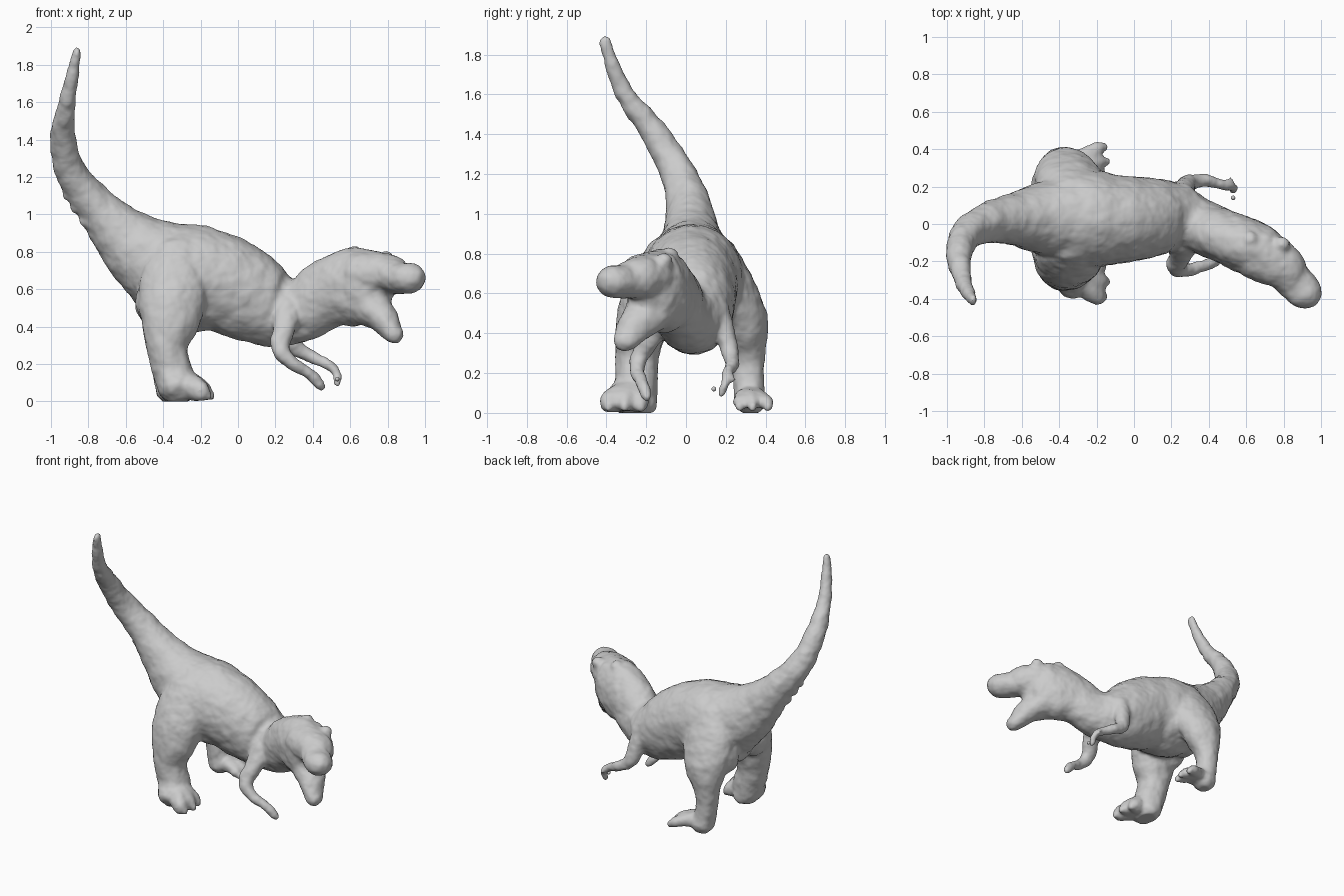
import bpy, bmesh
from math import cos, sin, tau
from mathutils import Vector, Matrix

if "Cube" in bpy.data.objects:
    bpy.data.objects.remove(bpy.data.objects["Cube"])

bm = bmesh.new()
SIDES = 24


def spline(p, steps=6):
    """Catmull-Rom through rows of numbers."""
    p = [Vector(r) for r in p]
    q = [p[0] * 2 - p[1]] + p + [p[-1] * 2 - p[-2]]
    out = []
    for i in range(1, len(q) - 2):
        a, b, c, d = q[i - 1:i + 3]
        for s in range(steps):
            t = s / steps
            out.append(0.5 * (2 * b + (c - a) * t + (2 * a - 5 * b + 4 * c - d) * t * t
                              + (3 * b - a - 3 * c + d) * t ** 3))
    return out + [p[-1]]


def loft(rows):
    """Elliptical tube: x, y, z, half width (sideways), half depth; domed ends."""
    rows = spline(rows)
    pts = [Vector(r[:3]) for r in rows]
    rad = [(max(r[3], .008), max(r[4], .008)) for r in rows]
    start, end = (pts[0] - pts[1]).normalized(), (pts[-1] - pts[-2]).normalized()
    for f, g in ((.3, .85), (.5, .5)):
        pts.insert(0, pts[0] + start * min(rad[0]) * f)
        rad.insert(0, (rad[0][0] * g, rad[0][1] * g))
        pts.append(pts[-1] + end * min(rad[-1]) * f)
        rad.append((rad[-1][0] * g, rad[-1][1] * g))
    rings = []
    for i, c in enumerate(pts):
        t = (pts[min(i + 1, len(pts) - 1)] - pts[max(i - 1, 0)]).normalized()
        side = Vector((0, 1, 0))
        side = (side - t * side.dot(t)).normalized()
        up = t.cross(side)
        rings.append([bm.verts.new(c + side * rad[i][0] * cos(tau * k / SIDES)
                                   + up * rad[i][1] * sin(tau * k / SIDES))
                      for k in range(SIDES)])
    for r, s in zip(rings, rings[1:]):
        for k in range(SIDES):
            n = (k + 1) % SIDES
            bm.faces.new((r[k], r[n], s[n], s[k]))
    bm.faces.new(rings[0][::-1])
    bm.faces.new(rings[-1])


def ball(c, r, squash=(1, 1, 1)):
    m = Matrix.Translation(c) @ Matrix.Diagonal((*[r * s for s in squash], 1))
    bmesh.ops.create_icosphere(bm, subdivisions=3, radius=1, matrix=m)


# tail, torso and neck in one sweep
loft([(-.86, -.41, 1.88, .03, .02), (-.882, -.375, 1.76, .036, .034),
      (-.915, -.30, 1.59, .05, .046), (-.935, -.155, 1.40, .07, .068),
      (-.885, -.045, 1.21, .088, .086), (-.77, .01, 1.06, .11, .106),
      (-.64, .025, .91, .14, .155), (-.48, .03, .775, .20, .22),
      (-.27, .03, .67, .26, .285), (-.08, .025, .63, .235, .262),
      (.08, .035, .55, .213, .24), (.21, .035, .49, .185, .20),
      (.35, -.01, .49, .145, .168), (.48, -.065, .575, .14, .185),
      (.61, -.12, .61, .15, .21), (.71, -.175, .605, .14, .19)])
# upper jaw and snout
loft([(.66, -.15, .68, .15, .13), (.79, -.23, .68, .125, .115),
      (.86, -.31, .66, .10, .085), (.91, -.36, .66, .095, .083),
      (.94, -.385, .66, .08, .078)])
# lower jaw and the cheek joining both jaws
loft([(.66, -.15, .53, .13, .11), (.76, -.235, .46, .10, .085),
      (.815, -.29, .385, .075, .062), (.84, -.315, .35, .06, .05)])
ball((.745, -.20, .57), .085)
# brow ridges
for c, r in (((.62, -.085, .79), .045), ((.79, -.11, .765), .042),
             ((.70, -.10, .75), .05), ((.67, -.235, .755), .04)):
    ball(c, r)

# hind legs with three toes
legs = [
    ([(-.32, -.09, .80, .11, .14), (-.345, -.175, .62, .125, .18),
      (-.36, -.22, .45, .13, .165), (-.38, -.245, .28, .11, .11),
      (-.345, -.25, .15, .108, .105), (-.325, -.275, .06, .135, .10)],
     (-.29, -.29), (-.39, -.31, -.23), .068),
    ([(-.32, .14, .80, .11, .14), (-.345, .23, .62, .12, .185),
      (-.37, .295, .45, .115, .15), (-.395, .315, .28, .083, .08),
      (-.385, .315, .14, .076, .07), (-.365, .325, .055, .088, .08)],
     (-.34, .32), (.41, .335, .27), .048)]
for rows, (fx, fy), toes, r in legs:
    loft(rows)
    for i, ty in enumerate(toes):
        tx = (-.19, -.175, -.20)[i]
        loft([(fx, fy, .08, r, r), ((fx + tx) / 2, (fy + ty) / 2, .075, r, r),
              (tx, ty, .05, r * .75, r * .75)])
        ball((tx + .03, ty, .03), .025)

# rump behind each thigh
for y in (-.14, .20):
    ball((-.445, y, .53), .105, (1, 1, 1.2))
ball((-.45, .03, .54), .10, (.8, 1.5, 1.1))

# arms: shoulder, elbow, forearm, hand
loft([(.27, -.09, .50, .07, .08), (.245, -.175, .38, .055, .06),
      (.225, -.235, .28, .045, .05), (.29, -.245, .205, .037, .039),
      (.37, -.225, .16, .032, .032), (.43, -.205, .10, .03, .032),
      (.45, -.195, .075, .024, .024)])
loft([(.25, .15, .52, .07, .07), (.27, .195, .40, .05, .055),
      (.30, .22, .30, .044, .047), (.38, .235, .245, .034, .036),
      (.47, .21, .205, .03, .03), (.525, .20, .155, .024, .026),
      (.53, .175, .095, .02, .02)])
# second finger on the far hand
loft([(.48, .21, .20, .025, .025), (.525, .235, .16, .02, .02)])

# rough scale rows under the tail
for i in range(9):
    f = i / 8
    ball((-.92 + .38 * f, -.02 + .05 * f, 1.10 - .56 * f), .025)

bmesh.ops.recalc_face_normals(bm, faces=bm.faces)
mesh = bpy.data.meshes.new("dinosaur")
bm.to_mesh(mesh)
bm.free()
body = bpy.data.objects.new("dinosaur", mesh)
bpy.context.collection.objects.link(body)
bpy.context.view_layer.objects.active = body
body.select_set(True)

# fuse all parts into one skin, soften the joins, add bumpy hide
m = body.modifiers.new("fuse", 'REMESH')
m.mode, m.voxel_size = 'VOXEL', .012
m = body.modifiers.new("soften", 'SMOOTH')
m.factor, m.iterations = .5, 16
hide = bpy.data.textures.new("hide", 'CLOUDS')
hide.noise_scale = .08
m = body.modifiers.new("bumps", 'DISPLACE')
m.texture, m.strength, m.mid_level = hide, .016, .42
for name in ("fuse", "soften", "bumps"):
    bpy.ops.object.modifier_apply(modifier=name)
# flat soles on the floor
low = min(v.co.z for v in body.data.vertices)
for v in body.data.vertices:
    v.co.z = max(v.co.z, 0) if low < 0 else v.co.z - low
bpy.ops.object.shade_smooth()

# small loose claw tip beside the far hand
bpy.ops.mesh.primitive_uv_sphere_add(segments=12, ring_count=8, radius=.012,
                                     location=(.53, .14, .12))
bpy.context.object.name = "claw_tip"
bpy.ops.object.shade_smooth()
